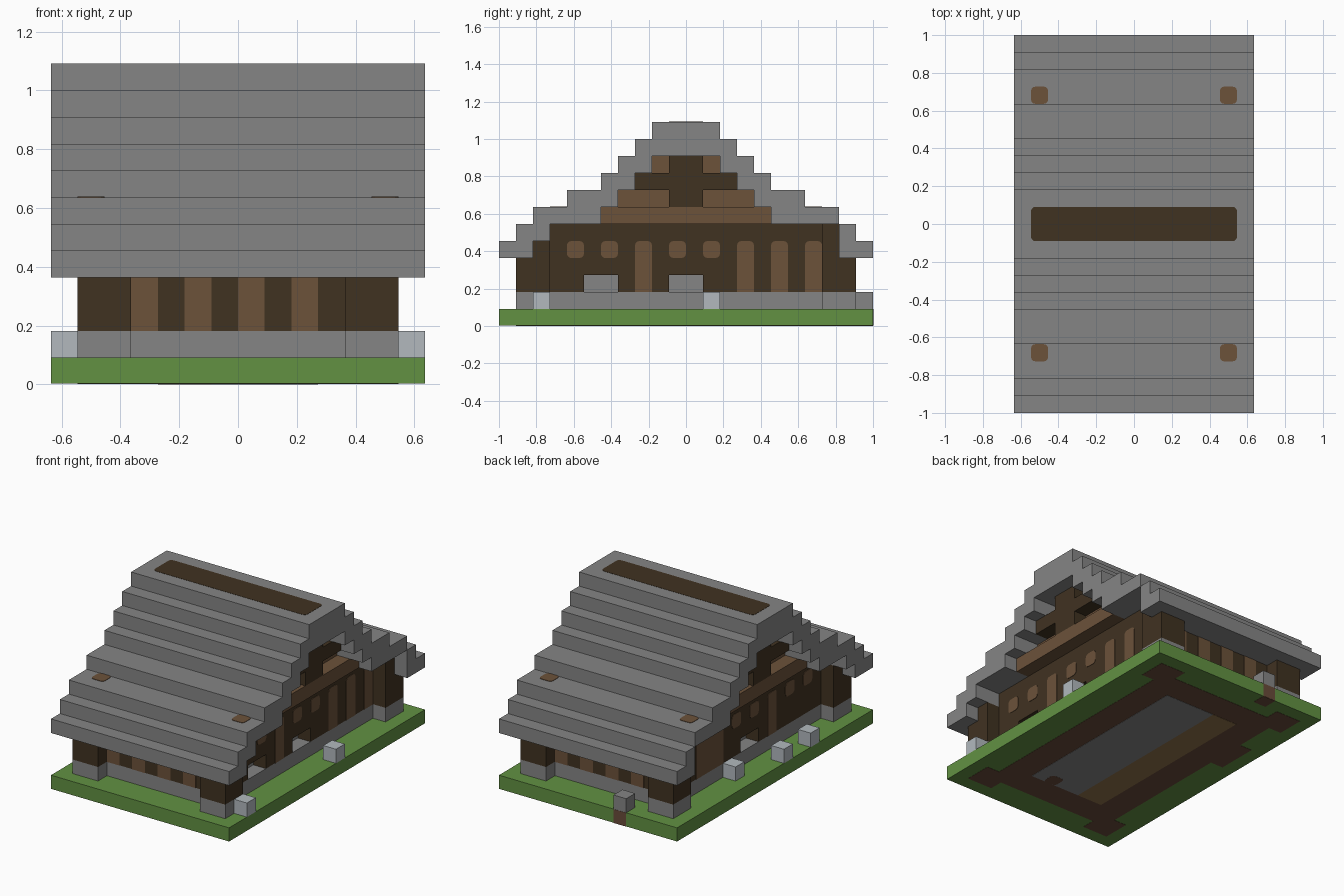
import bpy, bmesh

U = 1 / 11  # one block

old = bpy.data.objects.get("Cube")
if old:
    bpy.data.objects.remove(old, do_unlink=True)


def material(name, rgb):
    m = bpy.data.materials.new(name)
    m.use_nodes = True
    m.diffuse_color = (*rgb, 1)
    m.node_tree.nodes["Principled BSDF"].inputs["Base Color"].default_value = (*rgb, 1)
    return m


GRASS = material("grass green", (.122, .283, .055))
STONE = material("stone grey", (.235, .235, .235))
PALE = material("pale stone", (.445, .485, .515))
DARK = material("dark wood", (.051, .032, .0152))
BROWN = material("brown wood", (.150, .084, .042))
DIRT = material("dirt brown", (.141, .070, .042))
PLANK = material("plank floor", (.275, .168, .069))


def box(name, mat, x, y, z, round_axis=None, top_only=False):
    """Block between the given ranges, in block units, with optional rounded corners."""
    bm = bmesh.new()
    bmesh.ops.create_cube(bm, size=1)
    for v in bm.verts:
        v.co = [(r[0] + (c + .5) * (r[1] - r[0])) * U for c, r in zip(v.co, (x, y, z))]
    if round_axis is not None:
        edges = []
        for e in bm.edges:
            a, b = (v.co for v in e.verts)
            along = abs(a[round_axis] - b[round_axis]) > 1e-6
            if along and (not top_only or a.z > (z[0] + z[1]) / 2 * U):
                edges.append(e)
        bmesh.ops.bevel(bm, geom=edges, offset=.25 * U, segments=3,
                        profile=.5, affect='EDGES')
    me = bpy.data.meshes.new(name)
    bm.to_mesh(me)
    bm.free()
    me.materials.append(mat)
    ob = bpy.data.objects.new(name, me)
    bpy.context.collection.objects.link(ob)
    return ob


def side(s, a, b):
    """Range a..b on the positive or negative side."""
    return (a, b) if s > 0 else (-b, -a)


T = .03  # plate thickness
SIGNS = (1, -1)
CORNERS = [(i, j) for i in SIGNS for j in SIGNS]

# Ground slab and its underside
box("ground", GRASS, (-7, 7), (-11, 11), (T, 1))
box("underside_dirt", DIRT, (-5, 5), (-9, 9), (T / 2, T))
box("underside_porch", DIRT, (-6, -5), (2, 5), (T / 2, T))
box("underside_path", DIRT, (-3, -2), (10, 11), (T / 2, T))
box("underside_stone", STONE, (-1, 3), (-7, 7), (0, T / 2))
box("underside_planks", PLANK, (-3, -1), (-7, 7), (0, T / 2))
box("underside_spot", DIRT, (1, 2), (-7, -6), (-T / 4, 0), 2)
box("path_edge", DIRT, (-3, -2), (11, 11 + T / 2), (T, 1))
box("path_stone", STONE, (-3, -2), (10, 11), (1, 2))

# Foundation, core and corner posts
box("foundation", STONE, (-5, 5), (-9, 9), (1, 2))
box("inner_stone", STONE, (-4, 4), (-8, 8), (2, 3))
box("wall_core", DARK, (-4, 4), (-8, 8), (3, 6))
for i, j in CORNERS:
    px, py = side(i, 4, 6), side(j, 8, 10)
    box("post_dirt", DIRT, px, py, (T / 2, T))
    box("post_base", STONE, px, py, (1, 2))
    box("corner_post", DARK, px, py, (2, 4))
    box("corner_post_top", DARK, px, side(j, 8, 9), (4, 6 if j > 0 else 5))

# Front and back walls with upright boards
for j in SIGNS:
    box("end_wall", DARK, (-5, 5), side(j, 8, 9), (2, 6))
    for k in range(-4, 4, 2):
        box("end_board", BROWN, side(-j, k, k + 1), side(j, 9, 9 + T), (2, 4.5))

# Side walls with low openings
openings = {1: [(-6, -4), (-1, 1)], -1: [(-1, 1)]}
for i in SIGNS:
    skin = side(i, 4, 5)
    start = -8
    for a, b in openings[i]:
        box("side_wall_lower", DARK, skin, (start, a), (2, 3))
        start = b
    box("side_wall_lower", DARK, skin, (start, 8), (2, 3))
    box("side_wall_upper", DARK, skin, (-8, 8), (3, 6))
    plate = side(i, 5, 5 + T)
    for y in (-7, -5, -1, 1):
        box("round_window", BROWN, plate, (y, y + 1), (4, 5), 0)
    for y in (-3, 3, 5, 7):
        if i > 0 or y != 3:
            box("tall_panel", BROWN, plate, (y, y + 1), (2, 5), 0, True)
box("door", BROWN, (-5 - T, -5), (3, 5), (2, 5))

# Gable with projecting beams
box("gable_beam", BROWN, (-6, 6), (-5, 5), (6, 7))
box("gable_lower", BROWN, (-5, 5), (-4, 4), (7, 8))
box("gable_middle", DARK, (-6, 6), (-3, 3), (8, 9))
box("gable_upper", BROWN, (-5, 5), (-2, 2), (9, 10))
for z in (7, 9):
    box("king_post", DARK, (-6, 6), (-1, 1), (z, z + 1))

# Stepped roof: inner and outer reach of each layer
W = (-7, 7)
layers = [(9, 11), (8, 10), (5, 9), (4, 7), (3, 5), (2, 4)]
for n, (a, b) in enumerate(layers):
    for j in SIGNS:
        inner = 9 if (n == 1 and j > 0) else a
        box("roof_step", STONE, W, side(j, inner, b), (4 + n, 5 + n))
box("roof_upper", STONE, W, (-3, 3), (10, 11))
box("roof_ridge", STONE, W, (-2, 2), (11, 12))
box("ridge_inlay", DARK, (-6, 6), (-1, 1), (12, 12 + T / 2), 2)
for i, j in CORNERS:
    box("beam_end", BROWN, side(i, 5, 6), side(j, 7, 8), (7, 7 + T), 2)

# Loose pale stones on the grass
for x, y in ((6, -9), (6, 1), (-7, -2), (-7, -5), (-6, 2)):
    box("pale_block", PALE, (x, x + 1), (y, y + 1), (1, 2))
